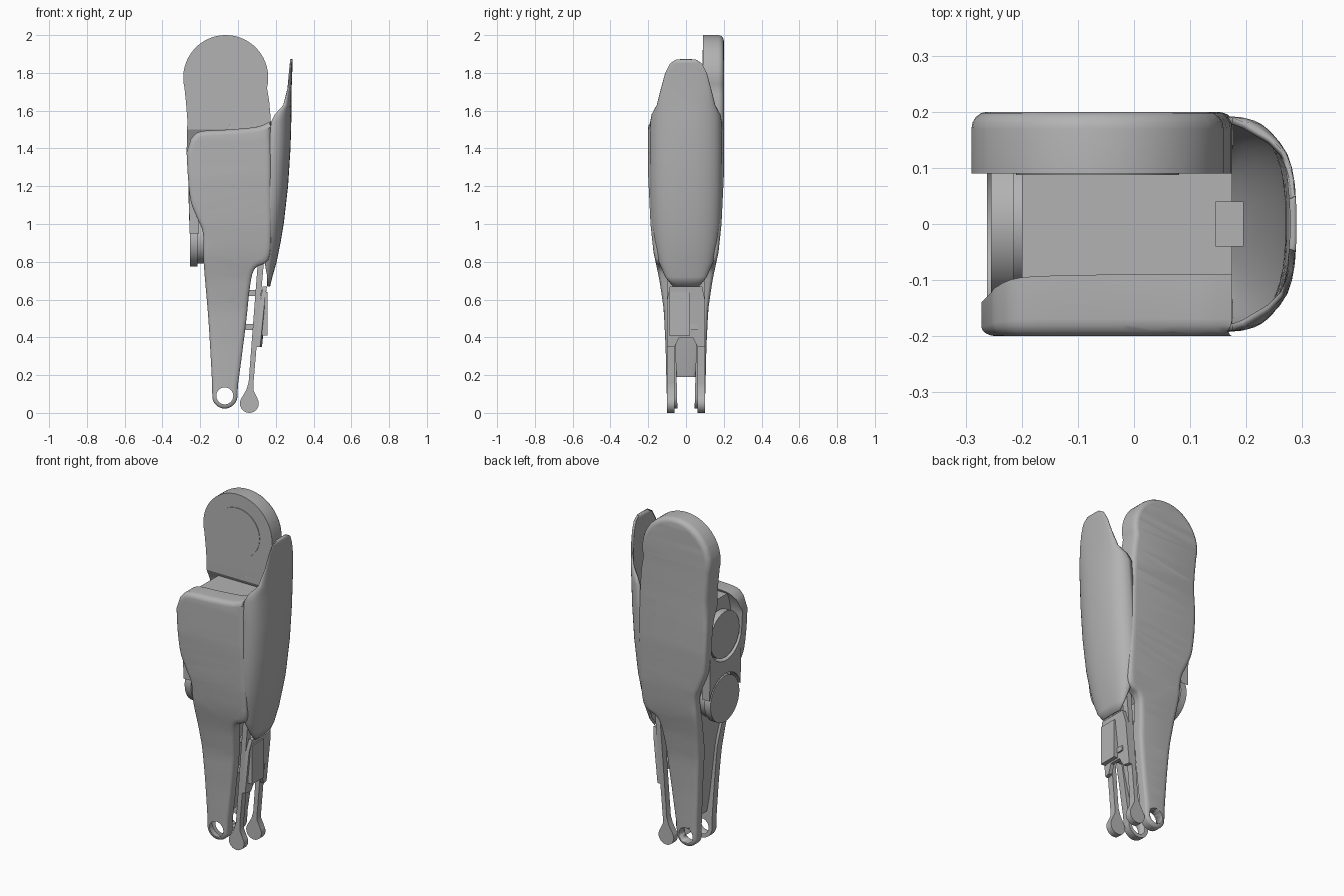
import bpy, bmesh, math
from mathutils import Vector

if "Cube" in bpy.data.objects:
    bpy.data.objects.remove(bpy.data.objects["Cube"])

grey = bpy.data.materials.new("plain_grey")
grey.diffuse_color = (0.45, 0.45, 0.45, 1)
grey.use_nodes = True
grey.node_tree.nodes["Principled BSDF"].inputs["Base Color"].default_value = grey.diffuse_color


def finish(name, bm, angle=35):
    bmesh.ops.recalc_face_normals(bm, faces=bm.faces)
    me = bpy.data.meshes.new(name)
    bm.to_mesh(me)
    bm.free()
    ob = bpy.data.objects.new(name, me)
    bpy.context.collection.objects.link(ob)
    me.materials.append(grey)
    bpy.ops.object.select_all(action='DESELECT')
    ob.select_set(True)
    bpy.context.view_layer.objects.active = ob
    bpy.ops.object.shade_smooth_by_angle(angle=math.radians(angle))
    return ob


def lerp(table, z):
    """Linear lookup in a list of (z, value)."""
    if z <= table[0][0]:
        return table[0][1]
    for (a, u), (b, v) in zip(table, table[1:]):
        if z <= b:
            return u + (v - u) * (z - a) / (b - a)
    return table[-1][1]


def arc(cx, cz, r, a0, a1, n=16):
    angs = [math.radians(a0 + (a1 - a0) * i / n) for i in range(n + 1)]
    return [(cx + r * math.cos(a), cz + r * math.sin(a)) for a in angs]


def spline(pts, n=4):
    """Catmull-Rom smoothing of an open chain."""
    p = [Vector(q) for q in pts]
    p = [p[0]] + p + [p[-1]]
    out = []
    for a, b, c, d in zip(p, p[1:], p[2:], p[3:]):
        for i in range(n):
            t = i / n
            out.append(tuple(0.5 * (2 * b + (c - a) * t + (2 * a - 5 * b + 4 * c - d) * t * t
                                    + (3 * b - a - 3 * c + d) * t ** 3)))
    return out + [tuple(p[-1])]


def prism(outline, depth, place):
    """Extrude a 2D outline; place(u, v, w) gives the 3D point."""
    bm = bmesh.new()
    rings = [[bm.verts.new(place(u, v, w)) for u, v in outline] for w in (0, depth)]
    n = len(outline)
    for r in rings:
        bm.faces.new(r)
    for i in range(n):
        j = (i + 1) % n
        bm.faces.new((rings[0][i], rings[0][j], rings[1][j], rings[1][i]))
    bmesh.ops.recalc_face_normals(bm, faces=bm.faces)
    return bm, rings


def box(name, x0, x1, y0, y1, z0, z1):
    bm, _ = prism([(x0, z0), (x1, z0), (x1, z1), (x0, z1)], y1 - y0,
                  lambda u, v, w: (u, y0 + w, v))
    return finish(name, bm)


# outer and inner half widths along the height
OUTER = [(0, .10), (.35, .108), (.55, .118), (.7, .14), (.85, .172), (1.0, .188), (1.25, .2), (2, .2)]
INNER = [(0, .045), (.6, .06), (.85, .12), (1.0, .14), (1.4, .14), (1.5, .09), (2, .09)]


def side_shell(name, outline, side):
    bm, rings = prism(outline, .1, lambda u, v, w: (u, w, v))
    rim = set(rings[1])
    edges = [e for e in bm.edges if all(v in rim for v in e.verts)]
    bmesh.ops.bevel(bm, geom=edges, offset=.028, segments=4, profile=.5, affect='EDGES',
                    clamp_overlap=False)
    bmesh.ops.triangulate(bm, faces=[f for f in bm.faces if len(f.verts) > 4])
    for k in range(1, 32):
        bmesh.ops.bisect_plane(bm, geom=bm.verts[:] + bm.edges[:] + bm.faces[:],
                               plane_co=(0, 0, k / 16), plane_no=(0, 0, 1))
    for v in bm.verts:
        a, b = lerp(INNER, v.co.z), lerp(OUTER, v.co.z)
        v.co.y = side * (a + (b - a) * v.co.y / .1)
    ob = finish(name, bm)
    # pivot hole through the foot
    bm, _ = prism(arc(-.07, .09, .045, 0, 345, 23), 1, lambda u, v, w: (u, w - .5, v))
    cutter = finish(name + "_hole_cutter", bm)
    mod = ob.modifiers.new("hole", 'BOOLEAN')
    mod.object = cutter
    mod.solver = 'EXACT'
    bpy.context.view_layer.objects.active = ob
    bpy.ops.object.modifier_apply(modifier=mod.name)
    bpy.data.objects.remove(cutter)


# side shells: shared foot, right edge and left edge
foot = arc(-.07, .09, .067, 190, 350)
right = spline([(.0, .15), (.02, .3), (.045, .5), (.065, .68), (.09, .765), (.16, .81), (.175, .95),
                (.175, 1.2), (.175, 1.5)])
left = spline([(-.272, 1.38), (-.265, 1.25), (-.25, 1.12), (-.215, 1.03), (-.185, .95), (-.182, .8),
               (-.157, .5), (-.142, .25), (-.137, .15)])
front_top = spline([(.175, 1.545), (.1, 1.515), (-.05, 1.5), (-.2, 1.49), (-.25, 1.45)])
back_top = [(.172, 1.57), (.165, 1.65)] + arc(-.065, 1.775, .225, -14, 194, 36) + \
    [(-.275, 1.64), (-.268, 1.55), (-.27, 1.46)]
side_shell("front_side_shell", foot + right + front_top + left, -1)
side_shell("back_side_shell", foot + right + back_top + left, 1)

# round boss on the inside of the upper hip plate
bm, _ = prism(arc(-.065, 1.775, .145, 0, 352.5, 47), .01, lambda u, v, w: (u, .087 + w, v))
finish("hip_plate_disc", bm)

# core between the shells
bm = bmesh.new()
rows = []
for z, x0, x1, h in [(.19, -.11, -.02, .05), (.4, -.13, .025, .09), (.75, -.165, .06, .125),
                     (.83, -.17, .14, .14), (1.0, -.18, .16, .17), (1.25, -.2, .17, .18),
                     (1.48, -.2, .175, .185)]:
    ring = []
    for i in range(40):
        a = 2 * math.pi * i / 40
        c, s = math.cos(a), math.sin(a)
        ring.append(bm.verts.new(((x0 + x1) / 2 + (x1 - x0) / 2 * math.copysign(abs(c) ** .3, c),
                                  h * math.copysign(abs(s) ** .3, s), z)))
    rows.append(ring)
for a, b in zip(rows, rows[1:]):
    for i in range(40):
        j = (i + 1) % 40
        bm.faces.new((a[i], a[j], b[j], b[i]))
bm.faces.new(rows[0])
bm.faces.new(rows[-1])
finish("leg_core", bm)
box("top_lug", .145, .195, -.04, .04, 1.36, 1.485)

# motor discs on the left, with a narrower neck
for label, cz in (("lower", .91), ("upper", 1.29)):
    for part, r, x0, x1 in (("disc", .135, -.255, -.215), ("neck", .12, -.22, -.14)):
        bm, _ = prism(arc(0, cz, r, 0, 352.5, 47), x1 - x0, lambda u, v, w: (x0 + w, u, v))
        finish(label + "_motor_" + part, bm)

# web between the discs
ys = [-.145 + .29 * i / 20 for i in range(21)]
web = [(y, .91 + math.sqrt(.15 ** 2 - y * y)) for y in ys]
web += [(y, 1.29 - math.sqrt(.15 ** 2 - y * y)) for y in reversed(ys)]
bm, _ = prism(web, .05, lambda u, v, w: (-.262 + w + (.03 * (1.15 - v) if v < 1.15 else 0), u, v))
finish("motor_web", bm)

# curved calf cover: (z, inner x, outer x, half width)
bm = bmesh.new()
rows = []
for z, xi, xo, h in [(.67, .155, .17, .07), (.72, .155, .182, .11), (.8, .14, .205, .145),
                     (.9, .125, .225, .172), (1.0, .13, .242, .186), (1.2, .15, .265, .192),
                     (1.4, .165, .278, .192), (1.54, .175, .282, .19), (1.58, .195, .282, .182),
                     (1.63, .24, .282, .155), (1.72, .264, .284, .132), (1.8, .275, .287, .11),
                     (1.85, .282, .289, .085), (1.872, .286, .29, .05)]:
    row = []
    for i in range(25):
        a = math.pi * (i / 24 - .5)
        s = math.sin(a)
        row.append(bm.verts.new((xi + (xo - xi) * math.cos(a) ** .75,
                                 h * math.copysign(abs(s) ** .85, s), z)))
    rows.append(row)
for a, b in zip(rows, rows[1:]):
    for i in range(24):
        bm.faces.new((a[i], a[i + 1], b[i + 1], b[i]))
cover = finish("calf_cover", bm, 50)
mod = cover.modifiers.new("thickness", 'SOLIDIFY')
mod.thickness = .012
mod.offset = -1

# link rods with teardrop ends
rod = arc(.06, .05, .05, 150, 390) + [(.082, .12), (.082, .16), (.137, .8), (.105, .8), (.056, .16), (.043, .12)]
for label, y0 in (("front", -.1), ("back", .062)):
    bm, _ = prism(rod, .038, lambda u, v, w: (u, y0 + w, v))
    finish(label + "_link_rod", bm)

# lower calf guard, leaning outwards, with cross bars to the core
guard = [(-.1, .35), (-.06, .35), (-.035, .4), (.035, .4), (.06, .35), (.1, .35), (.1, .6),
         (.085, .67), (-.085, .67), (-.1, .6)]
bm, _ = prism(guard, .022, lambda u, v, w: (.105 + w + .1 * (v - .35) - .25 * max(0, abs(u) - .06), u, v))
finish("calf_guard", bm, 20)
box("guard_panel", .128, .156, -.09, .02, .41, .64)
for label, z in (("lower", .44), ("upper", .62)):
    box(label + "_guard_bar", .02, .135, -.06, .06, z, z + .03)
